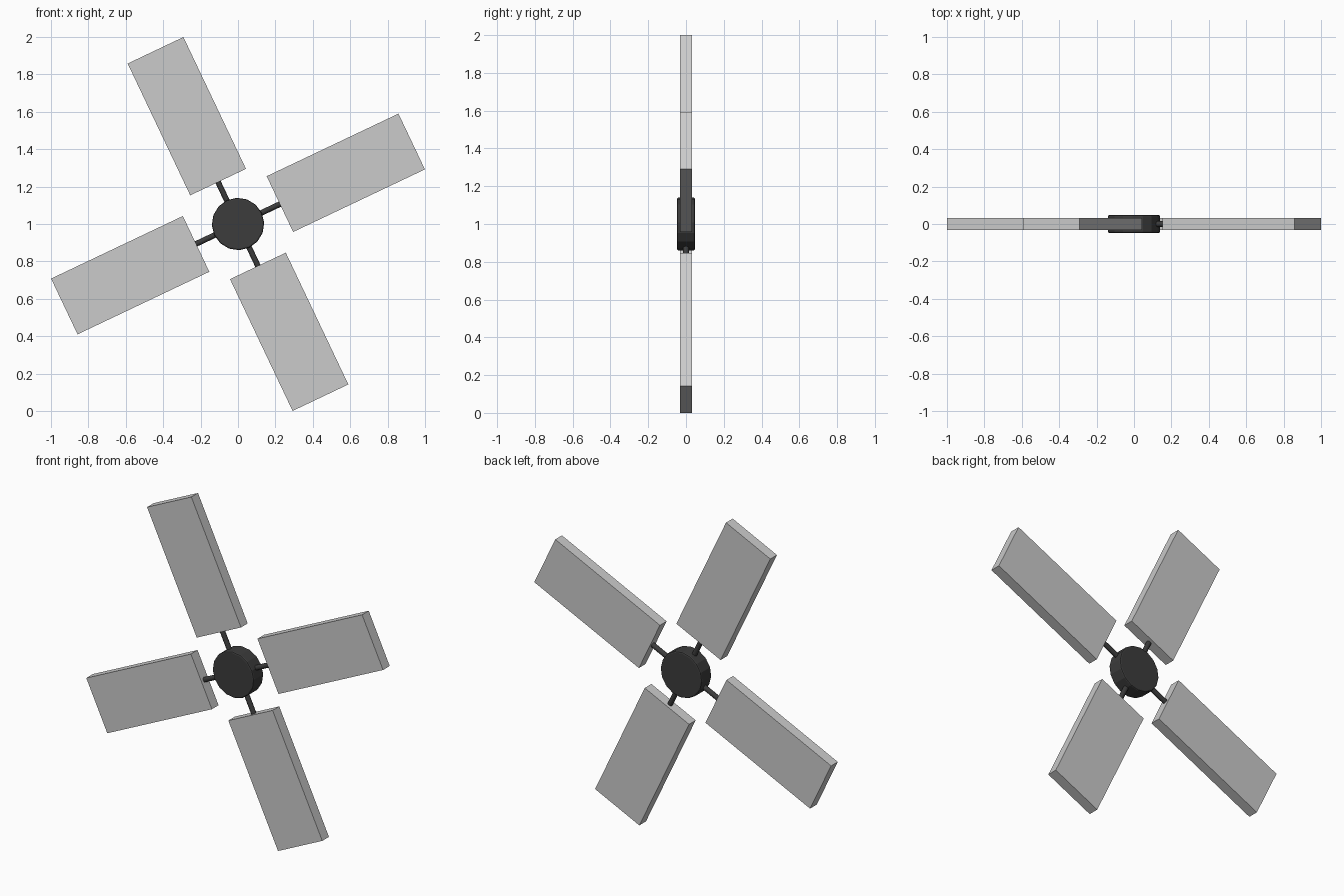
import bpy
import math
from mathutils import Matrix

if "Cube" in bpy.data.objects:
    bpy.data.objects.remove(bpy.data.objects["Cube"])

TILT = math.radians(25.4)
CENTER = Matrix.Translation((0, 0, 1))

dark = bpy.data.materials.new("dark_metal")
dark.diffuse_color = (0.045, 0.045, 0.045, 1)
dark.use_nodes = True
dark.node_tree.nodes["Principled BSDF"].inputs["Base Color"].default_value = dark.diffuse_color


def cylinder(name, sides, radius, depth, matrix):
    bpy.ops.mesh.primitive_cylinder_add(vertices=sides, radius=radius, depth=depth)
    obj = bpy.context.object
    obj.name = name
    obj.data.materials.append(dark)
    obj.matrix_world = matrix
    return obj


def blade(name, matrix):
    bpy.ops.mesh.primitive_cube_add(size=1)
    obj = bpy.context.object
    obj.name = name
    obj.data.transform(Matrix.Diagonal((0.78, 0.064, 0.33, 1)))
    obj.matrix_world = matrix
    return obj


# Hub disc facing front, with a softened rim
hub = cylinder("hub", 16, 0.14, 0.096,
               CENTER @ Matrix.Rotation(-TILT, 4, 'Y') @ Matrix.Rotation(math.pi / 2, 4, 'X'))
bevel = hub.modifiers.new("rim", 'BEVEL')
bevel.width = 0.008
bevel.segments = 2
bevel.limit_method = 'ANGLE'
bevel.angle_limit = math.radians(40)

# Four arms with flat blades, spun around the hub
for i in range(4):
    spin = CENTER @ Matrix.Rotation(-TILT - i * math.pi / 2, 4, 'Y')
    arm = cylinder(f"arm_{i + 1}", 12, 0.015, 0.15,
                   spin @ Matrix.Translation((0.175, 0, 0)) @ Matrix.Rotation(math.pi / 2, 4, 'Y'))
    bpy.ops.object.shade_smooth_by_angle(angle=math.radians(40))
    blade(f"blade_{i + 1}", spin @ Matrix.Translation((0.638, 0, 0)))
